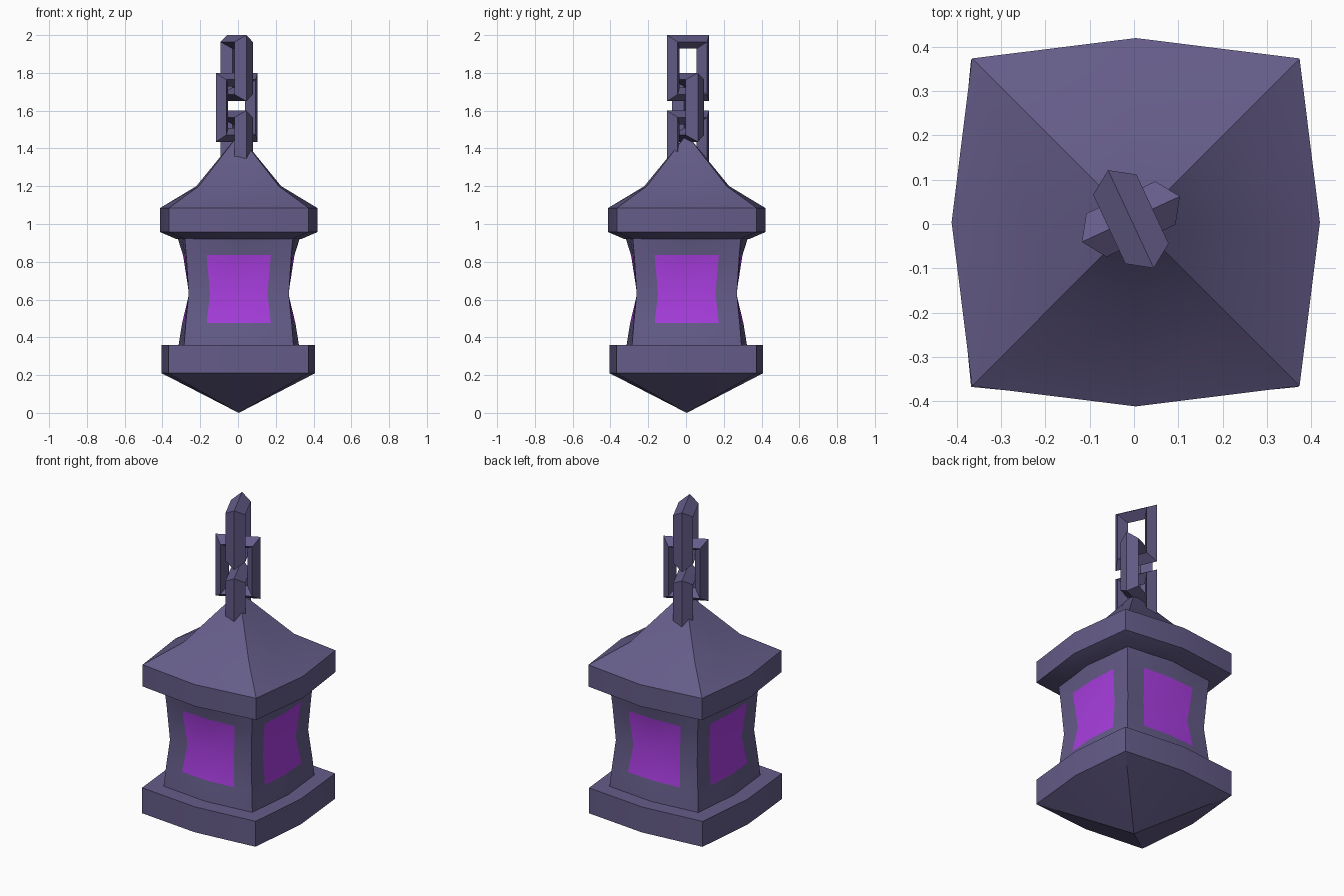
import bpy, bmesh, math
from mathutils import Matrix, Vector

if "Cube" in bpy.data.objects:
    bpy.data.objects.remove(bpy.data.objects["Cube"])


def material(name, rgb):
    m = bpy.data.materials.new(name)
    m.diffuse_color = (*rgb, 1)
    m.use_nodes = True
    m.node_tree.nodes["Principled BSDF"].inputs["Base Color"].default_value = m.diffuse_color
    return m


STONE = material("dusky violet metal", (0.13, 0.108, 0.25))
GLOW = material("purple glass", (0.40, 0.048, 0.75))


def finish(bm, name, mats=(STONE,), smooth=30):
    bmesh.ops.recalc_face_normals(bm, faces=bm.faces[:])
    mesh = bpy.data.meshes.new(name)
    bm.to_mesh(mesh)
    bm.free()
    obj = bpy.data.objects.new(name, mesh)
    bpy.context.collection.objects.link(obj)
    for m in mats:
        mesh.materials.append(m)
    bpy.ops.object.select_all(action='DESELECT')
    obj.select_set(True)
    bpy.context.view_layer.objects.active = obj
    if smooth:
        bpy.ops.object.shade_smooth_by_angle(angle=math.radians(smooth))
    return obj


def ring(bm, corner, mid, z, cols=(0,), shift=0.004):
    """Square ring with bowed sides; cols are extra points along each side."""
    verts = []
    for side in range(4):
        rot = Matrix.Rotation(side * math.pi / 2, 3, 'Z')
        for u in (-corner, *cols):
            out = corner + (mid - corner) * (1 - abs(u) / corner)
            verts.append(bm.verts.new(rot @ Vector((u, -out, z)) + Vector((shift, shift, 0))))
    return verts


def bridge(bm, a, b):
    n = len(a)
    return [bm.faces.new((a[i], a[(i + 1) % n], b[(i + 1) % n], b[i])) for i in range(n)]


def tip(bm, loop, z):
    v = bm.verts.new((0.004, 0.004, z))
    for i in range(len(loop)):
        bm.faces.new((loop[i], loop[(i + 1) % len(loop)], v))


# base slab with pointed underside
bm = bmesh.new()
low = ring(bm, 0.37, 0.406, 0.21, shift=0.002)
high = ring(bm, 0.37, 0.406, 0.36, shift=0.002)
tip(bm, low, 0.0)
bridge(bm, low, high)
bm.faces.new(high)
finish(bm, "base")

# roof with eaves and concave spire
bm = bmesh.new()
loops = [ring(bm, *r) for r in ((0.28, 0.33, 0.92), (0.37, 0.416, 0.957),
                                (0.37, 0.416, 1.085), (0.212, 0.225, 1.2))]
bm.faces.new(loops[0])
for a, b in zip(loops, loops[1:]):
    bridge(bm, a, b)
tip(bm, loops[-1], 1.475)
finish(bm, "roof")

# waisted body, window panes coloured by grid position
bm = bmesh.new()
rows = ((0.29, 0.32, 0.35, 0.17), (0.28, 0.30, 0.475, 0.17), (0.265, 0.26, 0.63, 0.152),
        (0.278, 0.295, 0.835, 0.17), (0.286, 0.325, 0.93, 0.17))
loops = [ring(bm, c, m, z, (-w, 0, w)) for c, m, z, w in rows]
for r in range(4):
    for i, f in enumerate(bridge(bm, loops[r], loops[r + 1])):
        f.material_index = int(r in (1, 2) and i % 4 in (1, 2))
finish(bm, "body", (STONE, GLOW), 40)


# chain links: rectangular loops with a diamond cross-section
def link(name, z0, z1, angle):
    bm = bmesh.new()
    zc, h, w, d, t = (z0 + z1) / 2, (z1 - z0) / 2, 0.122, 0.036, 0.054
    rot = Matrix.Rotation(math.radians(angle), 3, 'Z')
    loops = []
    for inset, x in ((0, 0), (d, t), (2 * d, 0), (d, -t)):
        loops.append([bm.verts.new(rot @ Vector((x, sy * (w - inset), zc + sz * (h - inset)))
                                   + Vector((-0.007, 0.011, 0)))
                      for sy, sz in ((-1, -1), (1, -1), (1, 1), (-1, 1))])
    for i in range(4):
        bridge(bm, loops[i], loops[(i + 1) % 4])
    finish(bm, name, smooth=0)


link("lower_link", 1.25, 1.60, 25)
link("middle_link", 1.435, 1.80, -65)
link("upper_link", 1.65, 2.0, 25)
